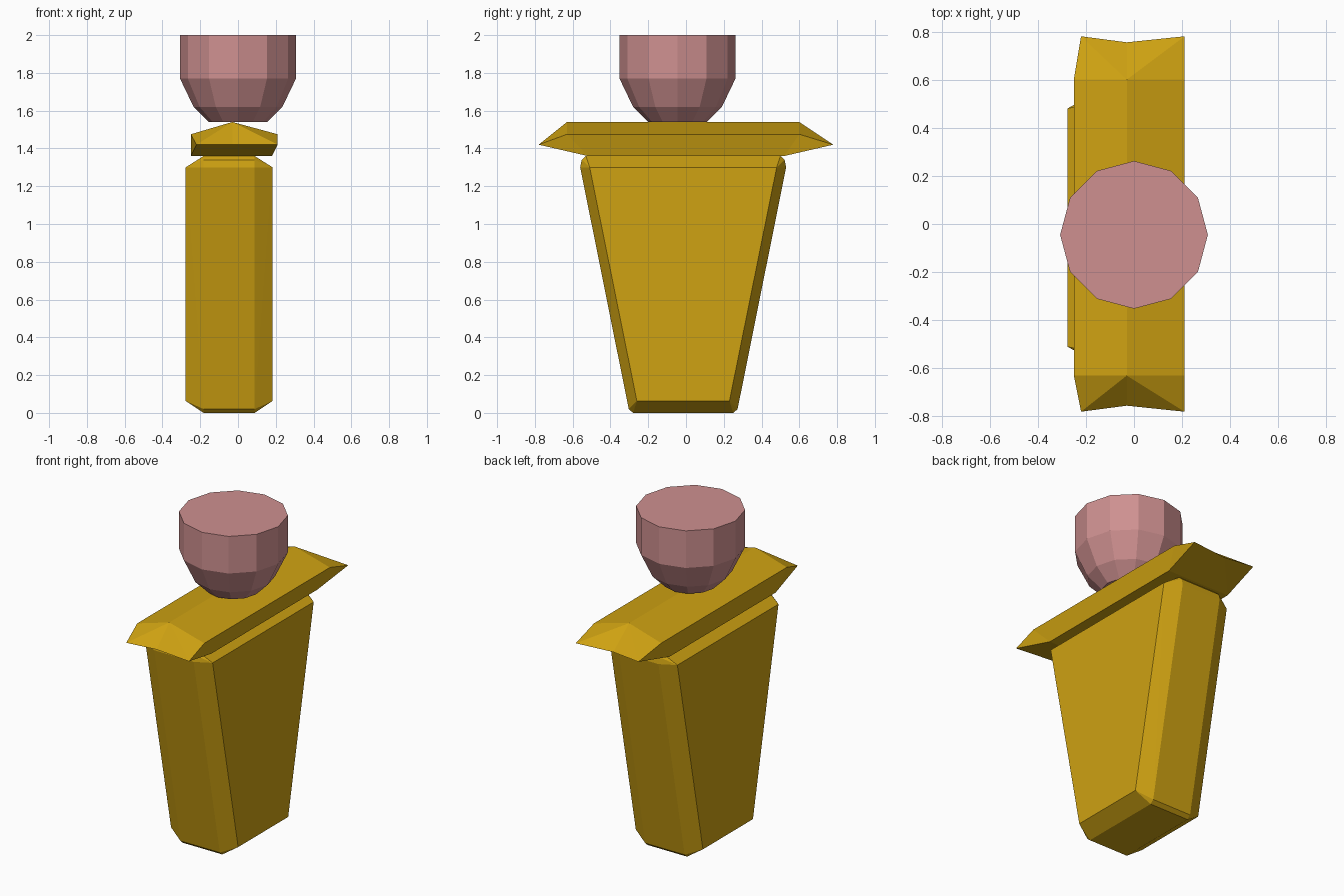
import bpy, bmesh
from math import cos, sin, tau

cube = bpy.data.objects.get("Cube")
if cube:
    bpy.data.objects.remove(cube, do_unlink=True)


def material(name, color):
    m = bpy.data.materials.new(name)
    m.use_nodes = True
    m.diffuse_color = color
    m.node_tree.nodes["Principled BSDF"].inputs["Base Color"].default_value = color
    return m


gold = material("gold", (0.62, 0.36, 0.006, 1))
pink = material("dusty pink", (0.62, 0.28, 0.28, 1))


def finish(name, bm, mat):
    bmesh.ops.recalc_face_normals(bm, faces=bm.faces)
    mesh = bpy.data.meshes.new(name)
    bm.to_mesh(mesh)
    bm.free()
    mesh.materials.append(mat)
    ob = bpy.data.objects.new(name, mesh)
    bpy.context.collection.objects.link(ob)
    return ob


# Tapered body: hull of chamfered corners, (half width, half depth, height)
corner = [(0.23, 0.495, 1.30), (0.135, 0.545, 1.30), (0.135, 0.537, 1.34), (0.135, 0.515, 1.36),
          (0.23, 0.245, 0.063), (0.135, 0.295, 0.063), (0.135, 0.288, 0.02), (0.135, 0.265, 0)]
bm = bmesh.new()
for sx in (-1, 1):
    for sy in (-1, 1):
        for hx, hy, z in corner:
            bm.verts.new((-0.047 + sx * hx, -0.015 + sy * hy, z))
bmesh.ops.convex_hull(bm, input=bm.verts)
bmesh.ops.dissolve_limit(bm, angle_limit=0.01, verts=bm.verts, edges=bm.edges)
finish("tapered_body", bm, gold)

# Ridged top bar with pointed, notched ends
bm = bmesh.new()
ends = []
for s, top_y in ((-1, -0.63), (1, 0.60)):
    section = [(-0.25, s * 0.52, 1.36), (-0.25, top_y, 1.475), (-0.03, top_y, 1.54),
               (0.21, top_y, 1.475), (0.18, s * 0.52, 1.36)]
    tip = [(-0.22, s * 0.78, 1.42), (-0.03, s * 0.755, 1.42), (0.21, s * 0.78, 1.42)]
    v = [bm.verts.new(p) for p in section]
    l, c, r = [bm.verts.new(p) for p in tip]
    ends.append(v)
    for face in ((v[0], v[1], l), (v[1], v[2], l), (v[2], c, l), (v[2], r, c),
                 (v[2], v[3], r), (v[3], v[4], r), (v[0], l, c), (v[4], c, r), (v[0], c, v[4])):
        bm.faces.new(face)
a, b = ends
for i in range(5):
    j = (i + 1) % 5
    bm.faces.new((a[i], a[j], b[j], b[i]))
finish("top_bar", bm, gold)

# Twelve-sided cup with a flat top and a rounded base
bm = bmesh.new()
sides = 12
rings = [[bm.verts.new((r * cos(tau * i / sides), -0.045 + r * sin(tau * i / sides), z))
          for i in range(sides)]
         for r, z in ((0.155, 1.54), (0.235, 1.62), (0.307, 1.77), (0.307, 2.0))]
for low, high in zip(rings, rings[1:]):
    for i in range(sides):
        j = (i + 1) % sides
        bm.faces.new((low[i], low[j], high[j], high[i]))
bm.faces.new(rings[0])
bm.faces.new(rings[-1])
finish("round_cup", bm, pink)
